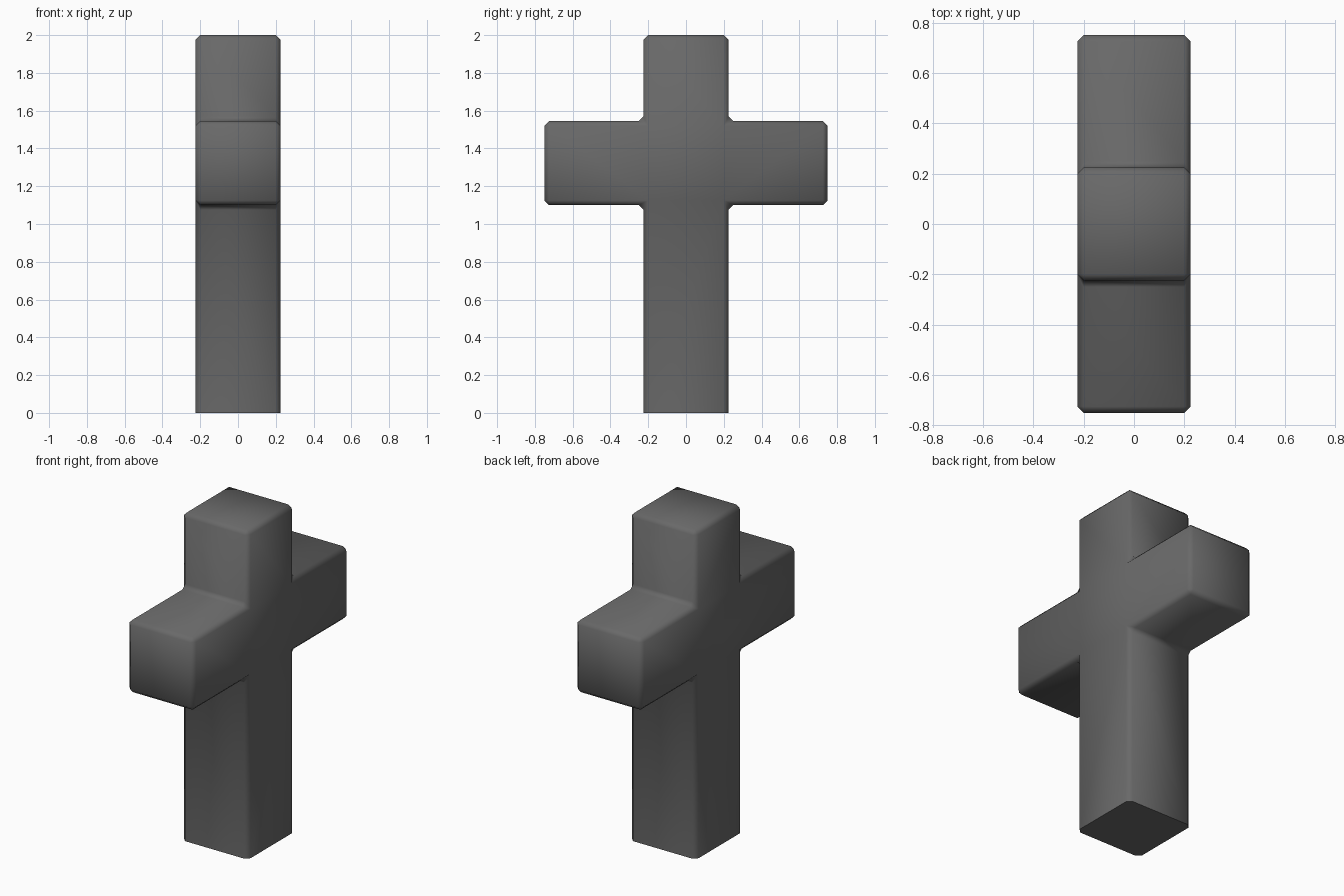
import bpy, bmesh

if "Cube" in bpy.data.objects:
    bpy.data.objects.remove(bpy.data.objects["Cube"])

HALF = 0.225          # half thickness of every bar
ARM = 0.75            # half span of the arms
LOW, HIGH, TOP = 1.10, 1.545, 2.0
CHAMFER = 0.025

stone = bpy.data.materials.new("dark grey stone")
stone.diffuse_color = (0.14, 0.14, 0.14, 1)
stone.use_nodes = True
stone.node_tree.nodes["Principled BSDF"].inputs["Base Color"].default_value = stone.diffuse_color

# Cross outline in the y-z plane: right half, then mirrored
right = [(HALF, 0), (HALF, LOW), (ARM, LOW), (ARM, HIGH), (HALF, HIGH), (HALF, TOP)]
outline = right + [(-y, z) for y, z in reversed(right)]

# Extrude along x
bm = bmesh.new()
face = bm.faces.new([bm.verts.new((-HALF, y, z)) for y, z in outline])
result = bmesh.ops.extrude_face_region(bm, geom=[face], use_keep_orig=True)
moved = [v for v in result["geom"] if isinstance(v, bmesh.types.BMVert)]
bmesh.ops.translate(bm, verts=moved, vec=(2 * HALF, 0, 0))
bmesh.ops.recalc_face_normals(bm, faces=bm.faces[:])

# Chamfer every edge except those round the base
edges = [e for e in bm.edges if max(v.co.z for v in e.verts) > 0.01]
bmesh.ops.bevel(bm, geom=edges, offset=CHAMFER, offset_type='OFFSET',
                segments=1, profile=0.5, affect='EDGES', clamp_overlap=True)
bmesh.ops.recalc_face_normals(bm, faces=bm.faces[:])

mesh = bpy.data.meshes.new("stone_cross")
bm.to_mesh(mesh)
bm.free()
mesh.materials.append(stone)
cross = bpy.data.objects.new("stone_cross", mesh)
bpy.context.collection.objects.link(cross)

# Soft chamfers, crisp base
bpy.context.view_layer.objects.active = cross
cross.select_set(True)
bpy.ops.object.shade_smooth_by_angle(angle=1.1)
